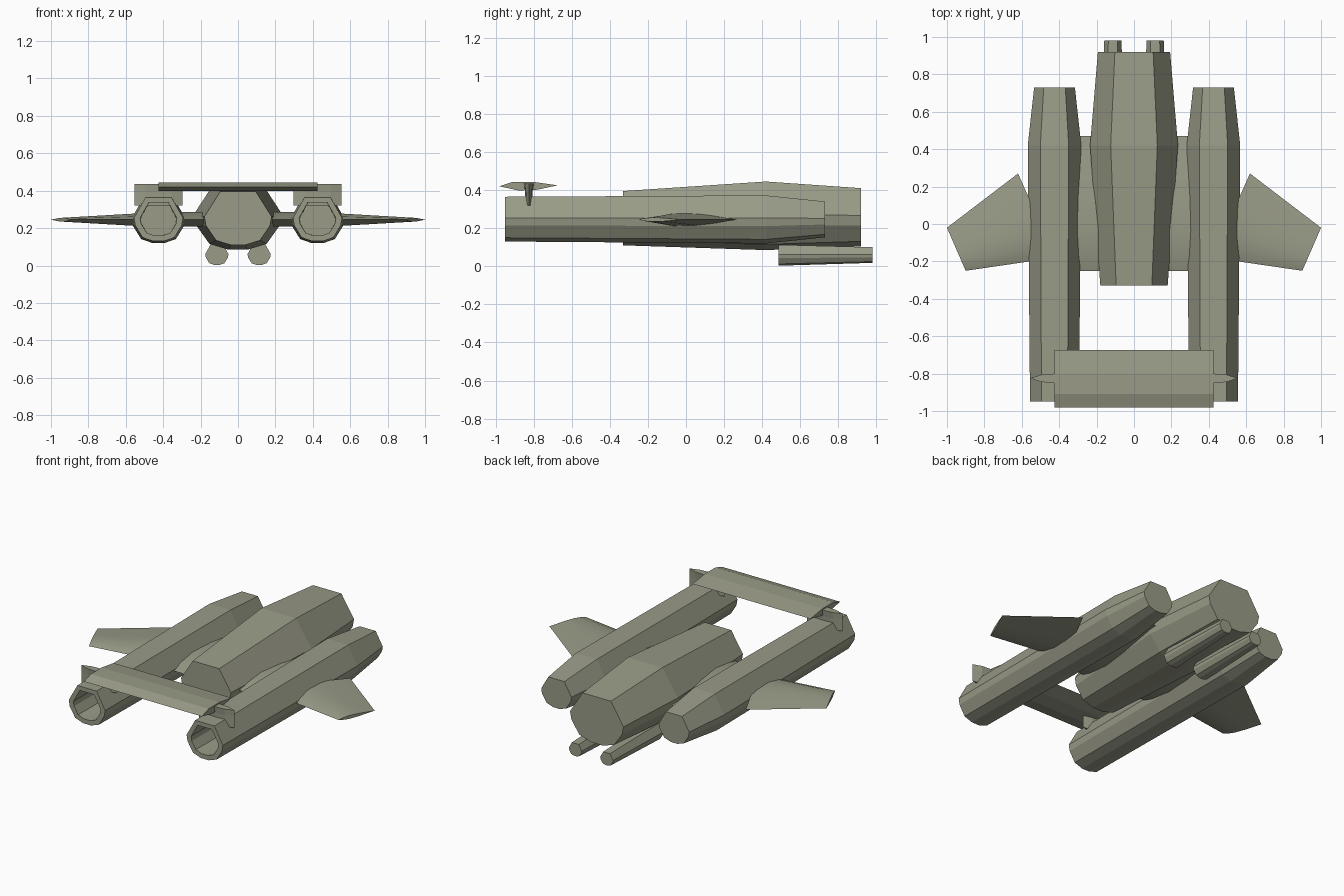
import bpy, bmesh
from mathutils import Vector

if "Cube" in bpy.data.objects:
    bpy.data.objects.remove(bpy.data.objects["Cube"])

hull_grey = bpy.data.materials.new("grey_green_hull")
hull_grey.diffuse_color = (0.32, 0.33, 0.245, 1)
hull_grey.use_nodes = True
hull_grey.node_tree.nodes["Principled BSDF"].inputs["Base Color"].default_value = hull_grey.diffuse_color

# Half of the hull cross-section: (fraction of half width, fraction of height)
HALF = [(0.53, 1), (1, 0.53), (0.95, 0.36), (0.65, 0.085), (0.22, 0)]
SECTION = HALF + [(-x, z) for x, z in reversed(HALF)]
# Aerofoil outline: (fraction along chord, fraction of half thickness)
FOIL = [(0, 0), (0.1, 0.55), (0.3, 1), (0.55, 0.85), (1, 0),
        (0.55, -0.85), (0.3, -1), (0.1, -0.55)]


def loft(name, rings, smooth=False):
    """Skin a list of matching rings and cap both ends."""
    bm = bmesh.new()
    loops = [[bm.verts.new(p) for p in ring] for ring in rings]
    for a, b in zip(loops, loops[1:]):
        for i in range(len(a)):
            j = (i + 1) % len(a)
            bm.faces.new((a[i], a[j], b[j], b[i]))
    bm.faces.new(loops[0])
    bm.faces.new(loops[-1])
    bmesh.ops.recalc_face_normals(bm, faces=bm.faces)
    mesh = bpy.data.meshes.new(name)
    bm.to_mesh(mesh)
    bm.free()
    mesh.materials.append(hull_grey)
    ob = bpy.data.objects.new(name, mesh)
    bpy.context.collection.objects.link(ob)
    if smooth:
        bpy.ops.object.select_all(action='DESELECT')
        ob.select_set(True)
        bpy.context.view_layer.objects.active = ob
        bpy.ops.object.shade_smooth_by_angle(angle=0.5)
    return ob


def hull_ring(cx, y, half_w, z0, z1):
    return [(cx + fx * half_w, y, z0 + fz * (z1 - z0)) for fx, fz in SECTION]


def foil_ring(start, end, half_t, normal=(0, 0, 1)):
    s, e, n = Vector(start), Vector(end), Vector(normal)
    return [s.lerp(e, c) + n * (t * half_t) for c, t in FOIL]


# Central fuselage
loft("fuselage", [hull_ring(0, -0.33, 0.18, 0.11, 0.395),
                  hull_ring(0, 0.42, 0.235, 0.085, 0.445),
                  hull_ring(0, 0.92, 0.193, 0.105, 0.41)])

# Wing joining the nacelles through the fuselage
loft("centre_wing", [foil_ring((x, -0.25, 0.247), (x, 0.47, 0.247), 0.038)
                     for x in (-0.42, 0.42)], True)

# Tailplane bridging the nacelle fronts
TAIL = [(-0.98, 0.42), (-0.91, 0.443), (-0.80, 0.443), (-0.675, 0.425),
        (-0.78, 0.402), (-0.88, 0.398)]
loft("bridge_plane", [[(x, y, z) for y, z in TAIL] for x in (-0.425, 0.425)])

for side, s in (("left", -1), ("right", 1)):
    cx = 0.425 * s
    # Nacelle with a hollow intake at the front
    loft(side + "_nacelle", [hull_ring(cx, -0.60, 0.095, 0.16, 0.335),
                             hull_ring(cx, -0.95, 0.098, 0.16, 0.337),
                             hull_ring(cx, -0.95, 0.131, 0.13, 0.365),
                             hull_ring(cx, 0.42, 0.143, 0.12, 0.372),
                             hull_ring(cx, 0.73, 0.109, 0.152, 0.34)])
    # Outer swept wing
    loft(side + "_wing", [
        foil_ring((0.42 * s, -0.18, 0.245), (0.62 * s, 0.27, 0.245), 0.037),
        foil_ring((0.90 * s, -0.25, 0.245), (1.00 * s, -0.02, 0.245), 0.011)], True)
    # Pylon carrying the bridge plane
    pylon = []
    for z, t in ((0.32, 0.017), (0.395, 0.02), (0.435, 0.025)):
        pylon.append([(cx + dx, -0.825 + dy * t, z) for dx, dy in
                      ((-0.128, 0), (-0.07, 0.8), (0, 1), (0.07, 0.8),
                       (0.128, 0), (0.07, -0.8), (0, -1), (-0.07, -0.8))])
    loft(side + "_pylon", pylon)
    # Belly pod
    loft(side + "_belly_pod", [hull_ring(0.113 * s, 0.485, 0.062, 0.003, 0.113),
                               hull_ring(0.113 * s, 0.98, 0.046, 0.018, 0.1)])
